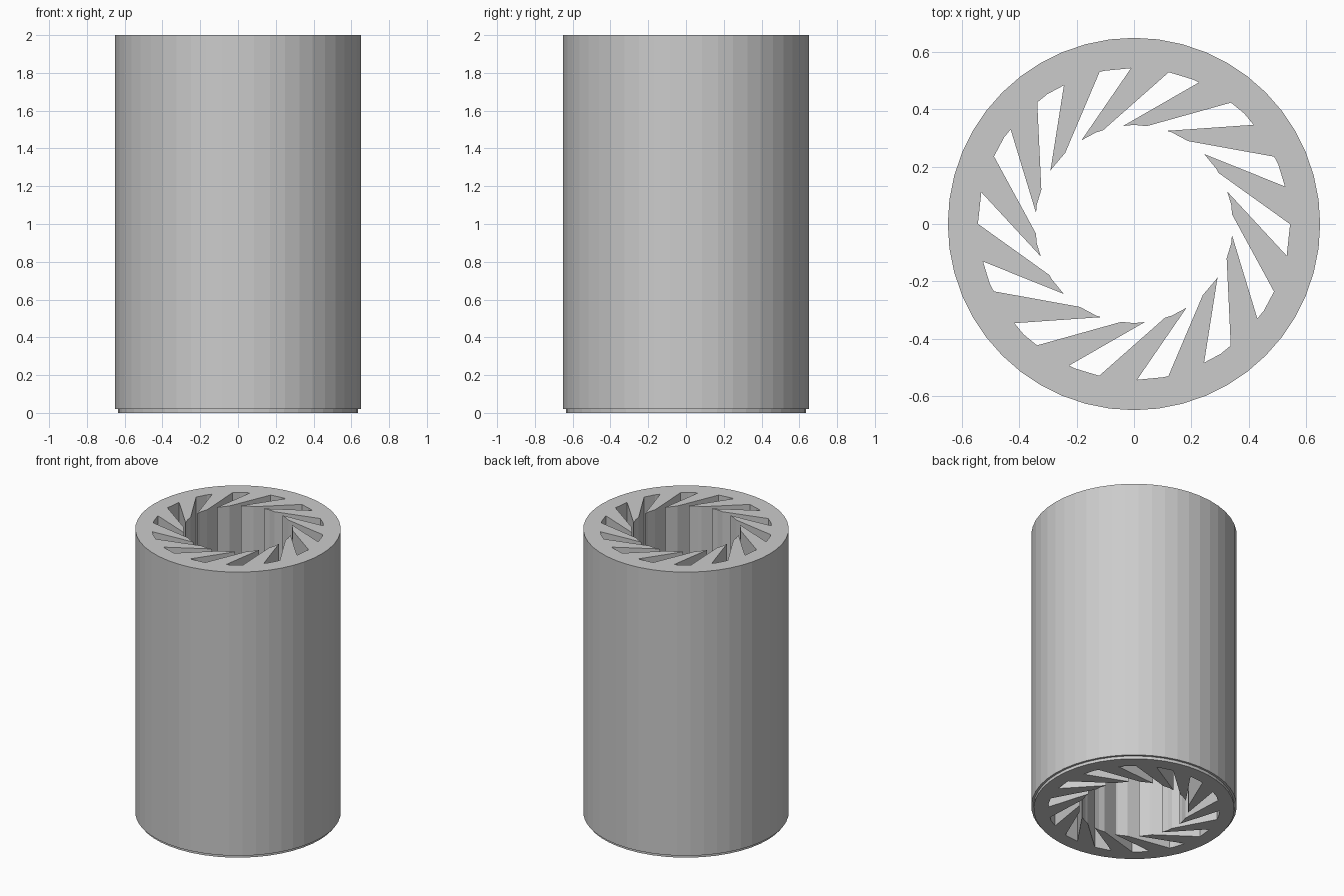
import bpy, bmesh, math

cube = bpy.data.objects.get("Cube")
if cube:
    bpy.data.objects.remove(cube, do_unlink=True)

HEIGHT, LIP = 2.0, 0.02
R_OUT, R_LIP = 0.65, 0.635
R_ROOT, R_TIP = 0.545, 0.346
TEETH, SIDES, BORE_SIDES = 14, 48, 32
PITCH = 360 / TEETH

grey = bpy.data.materials.new("plain grey")
grey.use_nodes = True
grey.diffuse_color = (0.6, 0.6, 0.6, 1)
grey.node_tree.nodes["Principled BSDF"].inputs["Base Color"].default_value = (0.6, 0.6, 0.6, 1)


def polar(r, deg):
    a = math.radians(deg)
    return (r * math.cos(a), r * math.sin(a))


def arc(r, start, end):
    """Points along a faceted circle, with its corners between the two ends."""
    step = 360 / BORE_SIDES
    corners = [k * step for k in range(math.ceil(start / step), math.floor(end / step) + 1)]
    angles = [start] + [c for c in corners if start + 1 < c < end - 1] + [end]
    half = math.radians(step / 2)
    return [polar(r * math.cos(half) / math.cos(math.radians(a % step) - half), a)
            for a in angles]


# Bore outline: slot floor, then the tip of the swept tooth that follows it
bore = []
for i in range(TEETH):
    turn = i * PITCH
    bore += arc(R_ROOT, 91.1 + turn, 102.8 + turn)
    bore += arc(R_TIP, 134.0 + turn, 147.8 + turn)

bm = bmesh.new()


def ring(points, z):
    return [bm.verts.new((x, y, z)) for x, y in points]


def wall(a, b):
    n = len(a)
    for i in range(n):
        j = (i + 1) % n
        bm.faces.new((a[i], a[j], b[j], b[i]))


def cap(outer, inner):
    edges = [bm.edges.get((loop[i - 1], loop[i])) for loop in (outer, inner)
             for i in range(len(loop))]
    bmesh.ops.triangle_fill(bm, use_beauty=True, use_dissolve=False, edges=edges)


# Outer wall with the stepped lip at the bottom
circle = [(math.cos(2 * math.pi * i / SIDES), math.sin(2 * math.pi * i / SIDES))
          for i in range(SIDES)]
shell = [ring([(x * r, y * r) for x, y in circle], z)
         for r, z in ((R_LIP, 0), (R_LIP, LIP), (R_OUT, LIP), (R_OUT, HEIGHT))]
for low, high in zip(shell, shell[1:]):
    wall(low, high)

# Toothed bore and the two end faces
bore_low, bore_high = ring(bore, 0), ring(bore, HEIGHT)
wall(bore_low, bore_high)
cap(shell[0], bore_low)
cap(shell[-1], bore_high)
bmesh.ops.recalc_face_normals(bm, faces=bm.faces)

mesh = bpy.data.meshes.new("slotted_sleeve")
bm.to_mesh(mesh)
bm.free()
mesh.materials.append(grey)
sleeve = bpy.data.objects.new("slotted_sleeve", mesh)
bpy.context.collection.objects.link(sleeve)
